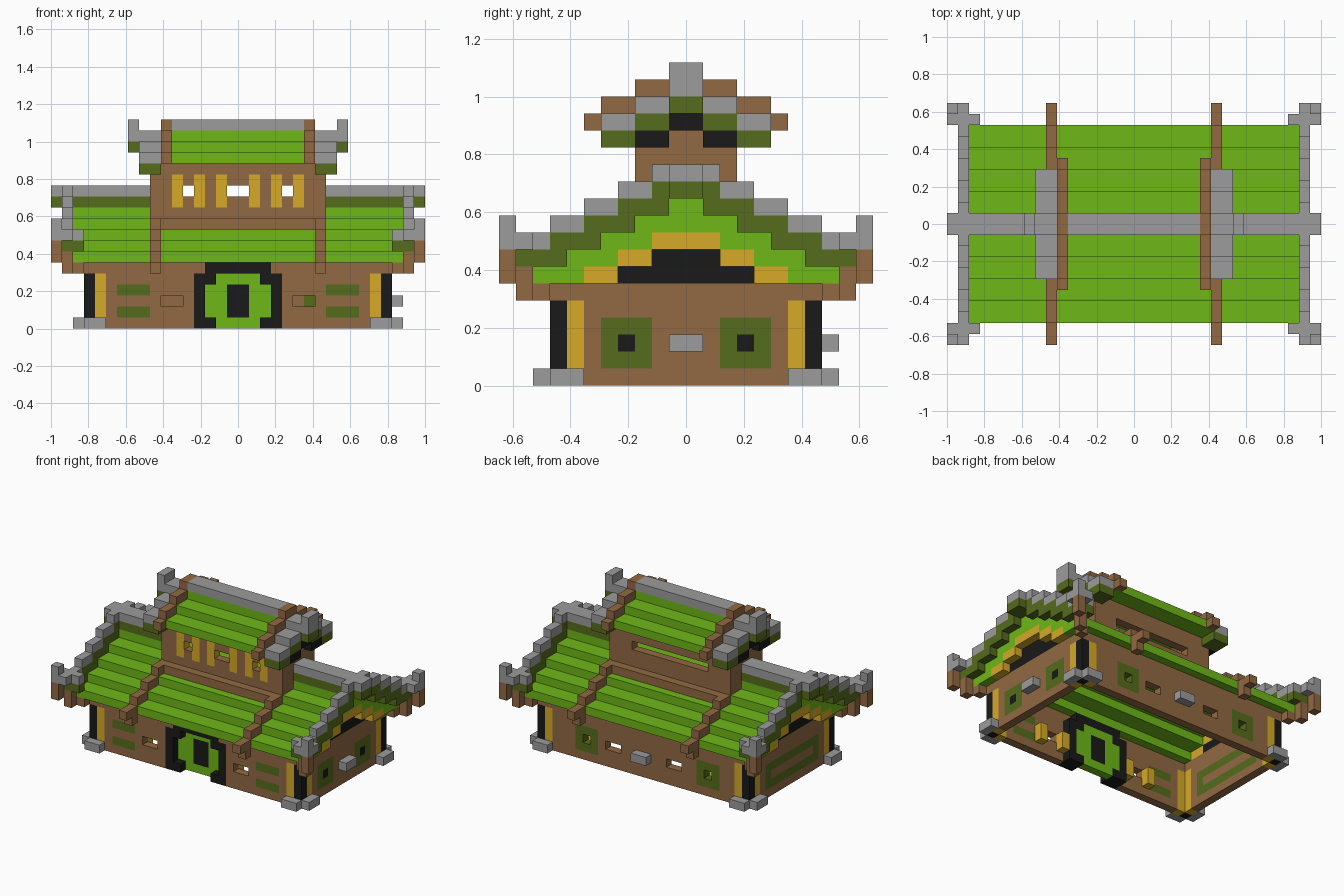
import bpy
import bmesh
from mathutils import Vector

cube = bpy.data.objects.get("Cube")
if cube:
    bpy.data.objects.remove(cube, do_unlink=True)

U = 1 / 17  # size of one block

# Flat colours, written as 0-255 display values and converted to linear
COLOURS = {
    "leaf green": (110, 184, 24), "moss green": (86, 108, 28),
    "timber brown": (146, 106, 67), "stone grey": (156, 156, 156),
    "gold": (214, 170, 39), "black": (25, 25, 25),
}
LEAF, MOSS, BROWN, GREY, GOLD, BLACK = COLOURS


def linear(v):
    v /= 255
    return v / 12.92 if v <= 0.04045 else ((v + 0.055) / 1.055) ** 2.4


def make_material(name, rgb):
    mat = bpy.data.materials.new(name)
    colour = [linear(c) for c in rgb] + [1]
    mat.use_nodes = True
    mat.diffuse_color = colour
    mat.node_tree.nodes["Principled BSDF"].inputs["Base Color"].default_value = colour
    return mat


MATS = {n: make_material(n, c) for n, c in COLOURS.items()}
blocks = {}  # (x, y, z) -> (part, colour)


def fill(part, colour, xs, ys, zs, mx=True, my=True):
    """Fill a box of blocks, mirrored in x and y; colour None clears it."""
    for x in range(*xs):
        for y in range(*ys):
            for z in range(*zs):
                for px in {x, -1 - x if mx else x}:
                    for py in {y, -1 - y if my else y}:
                        if colour:
                            blocks[px, py, z] = (part, colour)
                        else:
                            blocks.pop((px, py, z), None)


# Lower walls
fill("lower_walls", BROWN, (0, 14), (7, 8), (0, 6))
fill("lower_walls", BROWN, (13, 14), (0, 8), (0, 6))

# Corner posts between gold strips, wrapped by stone feet
fill("corner_trim", GOLD, (12, 13), (7, 8), (0, 5))
fill("corner_trim", GOLD, (13, 14), (6, 7), (0, 5))
fill("corner_posts", BLACK, (13, 14), (7, 8), (0, 5))
fill("corner_feet", GREY, (12, 14), (8, 9), (0, 1))
fill("corner_feet", GREY, (14, 15), (6, 8), (0, 1))

# Left wall panels, right wall frame and the wall knobs
fill("left_panels", MOSS, (13, 14), (2, 5), (1, 4), mx=False)
fill("left_panels", BLACK, (13, 14), (3, 4), (2, 3), mx=False)
fill("right_frame", MOSS, (-14, -13), (0, 5), (1, 4), mx=False)
fill("lower_walls", BROWN, (-14, -13), (0, 4), (2, 3), mx=False)
fill("left_knob", GREY, (14, 15), (-1, 1), (2, 3), False, False)
fill("back_knob", GREY, (-1, 1), (8, 9), (2, 3), False, False)

# Front wall panels and windows with gold jambs
for z in (1, 3):
    fill("front_panels", MOSS, (8, 11), (-8, -7), (z, z + 1), my=False)
for x in (4, 7):
    fill("front_jambs", GOLD, (x, x + 1), (-7, -6), (1, 3), my=False)
fill("front_windows", None, (5, 7), (-8, -7), (2, 3), my=False)

# Back wall panels and windows
for x in (6, -10):
    fill("back_panels", MOSS, (x, x + 3), (7, 8), (1, 4), False, False)
    fill("back_windows", None, (x + 1, x + 2), (7, 8), (2, 3), False, False)
    fill("back_sills", GOLD, (x, x + 3), (6, 7), (1, 2), False, False)
fill("back_windows", None, (3, 5), (7, 8), (2, 3), my=False)

# Front door recessed in its frame
fill("door_frame", BLACK, (0, 4), (-8, -6), (0, 5), my=False)
fill("door_frame", BLACK, (0, 3), (-8, -6), (5, 6), my=False)
fill("door", None, (0, 3), (-8, -7), (1, 4), my=False)
fill("door", None, (0, 2), (-8, -7), (0, 5), my=False)
fill("door", LEAF, (0, 3), (-7, -6), (1, 4), my=False)
fill("door", LEAF, (0, 2), (-7, -6), (0, 5), my=False)
fill("door", BLACK, (0, 1), (-7, -6), (1, 4), my=False)

# Main roof: stepped shell, end rims, gables and ribs
for k in range(5):
    z, edge = 6 + k, 9 - 2 * k
    fill("main_roof", LEAF, (0, 15), (max(0, edge - 3), edge), (z, z + 1))
    fill("roof_rim", MOSS, (15, 16), (max(0, edge - 2), edge + 1), (z + 1, z + 2))
    fill("roof_rim", GREY, (15, 16), (max(0, edge - 1), edge + 1), (z + 2, z + 3))
    if k < 3:
        fill("gable_trim", GOLD, (13, 15), (4 - 2 * k, 6 - 2 * k), (z, z + 1))
        fill("gable_wall", BLACK, (13, 14), (0, 4 - 2 * k), (z, z + 1))
        fill("roof_ribs", BROWN, (7, 8), (edge - 2, edge), (z + 1, z + 2))
fill("roof_ribs", BROWN, (7, 8), (9, 11), (6, 7))
fill("roof_ribs", BROWN, (7, 8), (9, 10), (5, 6))

# Main ridge
fill("main_ridge", MOSS, (8, 17), (0, 1), (11, 12))
fill("main_ridge", GREY, (8, 17), (0, 1), (12, 13))

# Upturned eave corners on diagonal brackets
fill("eave_brackets", BROWN, (14, 15), (8, 9), (5, 6))
fill("eave_brackets", BROWN, (15, 16), (9, 10), (5, 7))
fill("eave_brackets", BROWN, (16, 17), (10, 11), (6, 8))
fill("eave_tips", MOSS, (14, 16), (9, 10), (7, 8))
fill("eave_tips", GREY, (14, 17), (9, 10), (8, 9))
fill("eave_tips", GREY, (15, 17), (10, 11), (8, 9))
fill("eave_tips", GREY, (16, 17), (10, 11), (9, 10))

# Upper tower walls and the ledge at their foot
fill("tower_ledge", BROWN, (0, 7), (3, 4), (9, 10))
fill("tower_walls", BROWN, (0, 8), (2, 3), (9, 15))
fill("tower_walls", BROWN, (7, 8), (0, 3), (9, 16))
for x in (1, 3, 5):
    fill("window_bars", GOLD, (x, x + 1), (-3, -2), (11, 14), my=False)
for x in (0, 4):
    fill("tower_windows", None, (x, x + 1), (-3, -2), (12, 13), my=False)
fill("tower_slot", None, (0, 5), (2, 3), (12, 13), my=False)

# Tower roof: stepped shell, ribs, end rims and black gable trim
for k in range(3):
    z, edge = 15 + k, 5 - 2 * k
    inner = max(0, edge - 2)
    fill("tower_roof", LEAF, (0, 7), (inner, edge), (z, z + 1))
    fill("tower_ribs", BROWN, (6, 7), (inner, edge), (z + 1, z + 2))
    fill("tower_rim", MOSS, (7, 9), (inner, edge), (z - 1, z))
    fill("tower_rim", GREY, (7, 9), (inner, edge), (z, z + 1))
fill("tower_ribs", BROWN, (6, 7), (5, 6), (15, 16))
fill("tower_gable_trim", BLACK, (8, 9), (1, 3), (14, 15))
fill("tower_gable_trim", BLACK, (8, 9), (0, 1), (15, 16))
fill("tower_ridge", GREY, (0, 6), (0, 1), (18, 19))
fill("ridge_tips", MOSS, (9, 10), (0, 1), (16, 17))
fill("ridge_tips", GREY, (9, 10), (0, 1), (17, 19))

# Skin every part with its exposed block faces
AXES = [Vector(a) for a in ((1, 0, 0), (0, 1, 0), (0, 0, 1))]


def build_part(part):
    names = sorted({c for p, c in blocks.values() if p == part})
    mesh = bpy.data.meshes.new(part)
    for n in names:
        mesh.materials.append(MATS[n])
    bm = bmesh.new()
    for pos, (owner, colour) in blocks.items():
        if owner != part:
            continue
        centre = Vector(pos) + Vector((0.5, 0.5, 0.5))
        for i in range(3):
            for sign in (1, -1):
                n = AXES[i] * sign
                if tuple(int(c) for c in Vector(pos) + n) in blocks:
                    continue
                a, b = AXES[(i + 1) % 3] / 2, AXES[(i + 2) % 3] / 2 * sign
                mid = centre + n / 2
                face = bm.faces.new([bm.verts.new((mid + d) * U)
                                     for d in (-a - b, a - b, a + b, b - a)])
                face.material_index = names.index(colour)
    bmesh.ops.remove_doubles(bm, verts=bm.verts, dist=U / 50)
    bm.to_mesh(mesh)
    bm.free()
    bpy.context.collection.objects.link(bpy.data.objects.new(part, mesh))


for part in sorted({p for p, c in blocks.values()}):
    build_part(part)
